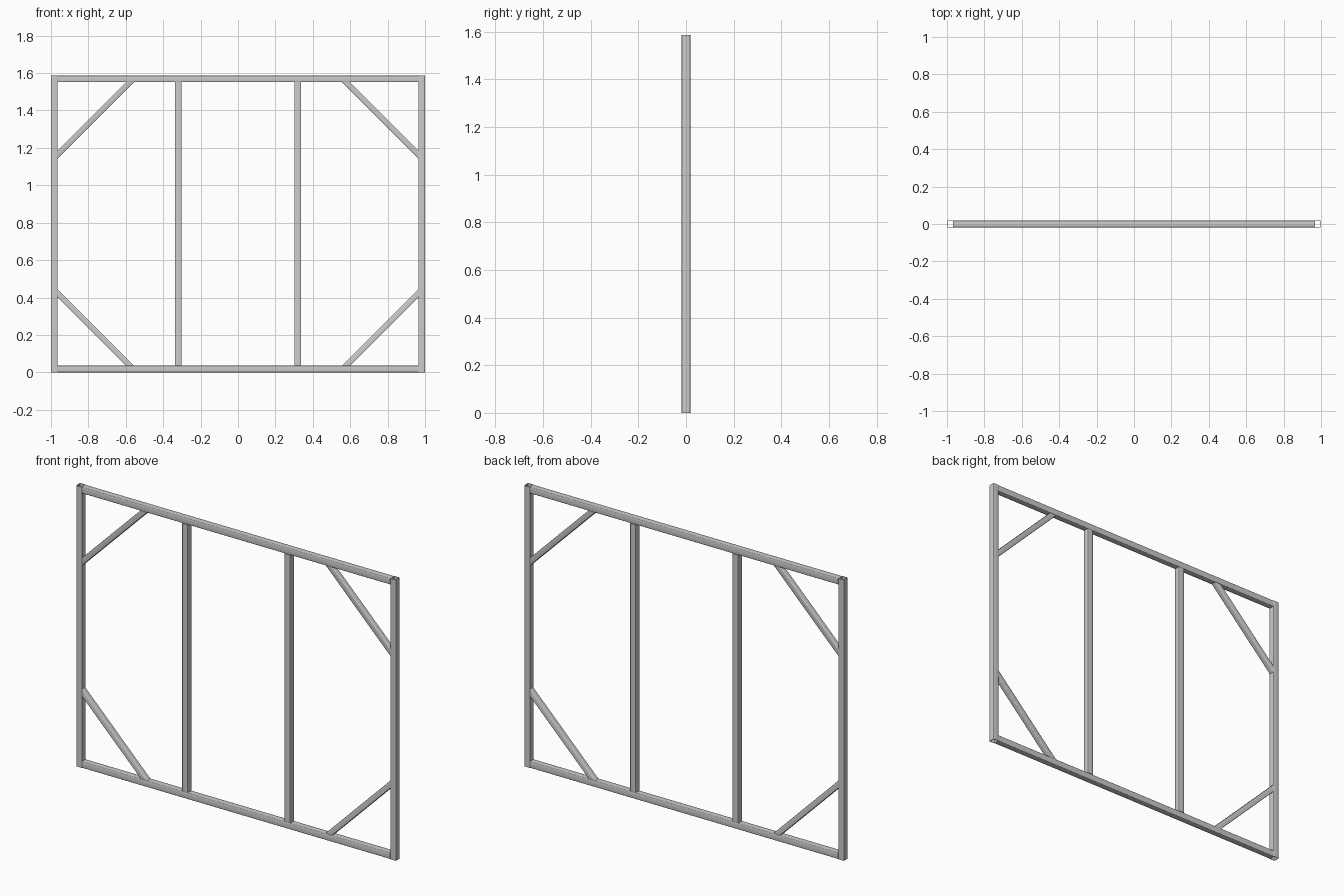
import bpy, bmesh, math
from mathutils import Vector

if "Cube" in bpy.data.objects:
    bpy.data.objects.remove(bpy.data.objects["Cube"])

H = 1.587      # frame height
T = 0.036      # tube size of the frame
B = 0.031      # tube size of the corner braces
WALL = 0.003
Y = Vector((0, 1, 0))


def rounded_square(size, r, steps=3):
    """Rounded square section as (u, v) points."""
    c = size / 2 - r
    pts = []
    for k, (sx, sy) in enumerate(((1, 1), (-1, 1), (-1, -1), (1, -1))):
        for i in range(steps + 1):
            a = math.pi / 2 * (k + i / steps)
            pts.append((sx * c + r * math.cos(a), sy * c + r * math.sin(a)))
    return pts


def tube(name, start, end, size, cut_start=None, cut_end=None):
    """Hollow square tube; its ends are cut by planes with the given normals."""
    start, end = Vector(start), Vector(end)
    d = (end - start).normalized()
    n = Y.cross(d)
    cuts = ((start, Vector(cut_start or d)), (end, Vector(cut_end or d)))
    bm = bmesh.new()
    rings = []
    for s, r in ((size, 0.004), (size - 2 * WALL, 0.0015)):
        for point, normal in cuts:
            ring = []
            for u, v in rounded_square(s, r):
                p = start + n * u + Y * v
                p += d * ((point - p).dot(normal) / d.dot(normal))
                ring.append(bm.verts.new(p))
            rings.append(ring)
    # outer wall, end rim, inner wall, start rim
    for a, b in ((0, 1), (1, 3), (3, 2), (2, 0)):
        m = len(rings[a])
        for i in range(m):
            j = (i + 1) % m
            bm.faces.new((rings[a][i], rings[a][j], rings[b][j], rings[b][i]))
    bmesh.ops.recalc_face_normals(bm, faces=bm.faces)
    mesh = bpy.data.meshes.new(name)
    bm.to_mesh(mesh)
    bm.free()
    ob = bpy.data.objects.new(name, mesh)
    bpy.context.collection.objects.link(ob)
    bpy.ops.object.select_all(action='DESELECT')
    ob.select_set(True)
    bpy.context.view_layer.objects.active = ob
    bpy.ops.object.shade_smooth_by_angle(angle=math.radians(40))
    return ob


# Horizontal rails between the end posts
X_IN = 1 - T
for label, z in (("bottom", T / 2), ("top", H - T / 2)):
    tube(label + "_rail", (-X_IN, 0, z), (X_IN, 0, z), T)

for side, s in (("left", -1), ("right", 1)):
    # Full-height end post with open ends, and inner upright between the rails
    tube(side + "_end_post", (s * (1 - T / 2), 0, 0), (s * (1 - T / 2), 0, H), T)
    tube(side + "_inner_upright", (s * 0.32, 0, T), (s * 0.32, 0, H - T), T)

    # Diagonal corner braces, mitred against post and rail
    reach = 0.386
    for label, z0, up in (("lower", T, 1), ("upper", H - T, -1)):
        tube(f"{side}_{label}_brace",
             (s * X_IN, 0, z0 + up * reach), (s * (X_IN - reach), 0, z0),
             B, (1, 0, 0), (0, 0, 1))
